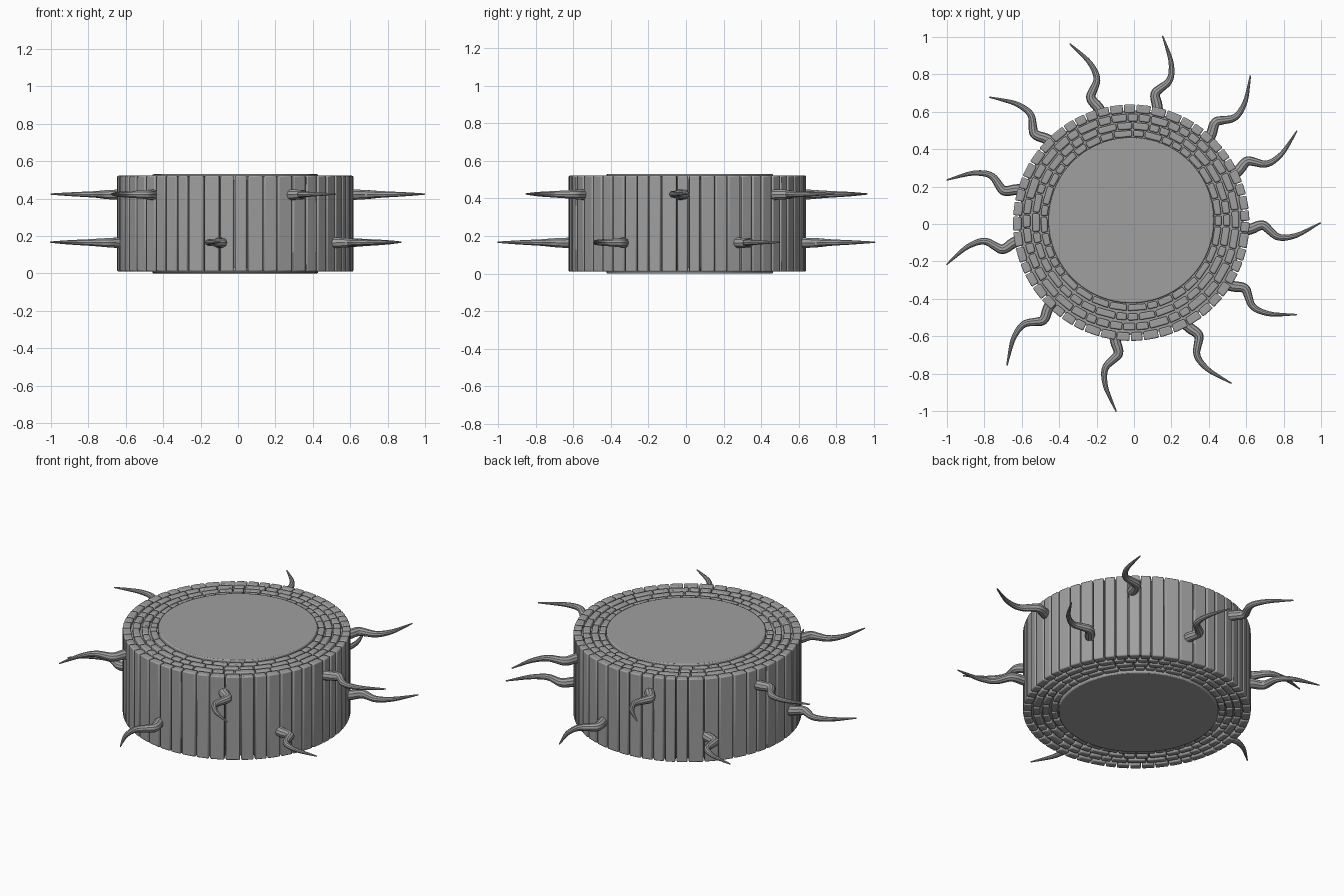
import bpy, bmesh, math, random
from mathutils import Vector

random.seed(4)
if "Cube" in bpy.data.objects:
    bpy.data.objects.remove(bpy.data.objects["Cube"], do_unlink=True)

gray = bpy.data.materials.new("plain gray")
COLOR = (0.35, 0.35, 0.35, 1)
gray.use_nodes = True
gray.diffuse_color = COLOR
gray.node_tree.nodes["Principled BSDF"].inputs["Base Color"].default_value = COLOR

CX, CY = -0.015, 0.007
BOTTOM, TOP = 0.01, 0.522


def polar(radius, angle, z, cy=CY):
    return Vector((CX + radius * math.cos(angle), cy + radius * math.sin(angle), z))


def add_mesh(name, bm, bevel, segments=2):
    bmesh.ops.recalc_face_normals(bm, faces=bm.faces)
    mesh = bpy.data.meshes.new(name)
    bm.to_mesh(mesh)
    bm.free()
    obj = bpy.data.objects.new(name, mesh)
    bpy.context.collection.objects.link(obj)
    mesh.materials.append(gray)
    if bevel:
        mod = obj.modifiers.new("soft edges", "BEVEL")
        mod.width, mod.segments = bevel, segments
    smooth(obj)
    return obj


def smooth(obj):
    bpy.ops.object.select_all(action="DESELECT")
    obj.select_set(True)
    bpy.context.view_layer.objects.active = obj
    bpy.ops.object.shade_smooth_by_angle(angle=math.radians(35))


def cylinder(name, radius, z0, z1, cy, bevel):
    bm = bmesh.new()
    bmesh.ops.create_cone(bm, cap_ends=True, segments=96, radius1=radius,
                          radius2=radius, depth=z1 - z0)
    bmesh.ops.translate(bm, verts=bm.verts, vec=(CX, cy, (z0 + z1) / 2))
    return add_mesh(name, bm, bevel)


def block_ring(name, inner, outer, count, cy, jitter, gap=0.007):
    """Ring of upright wedge blocks with uneven widths."""
    bm = bmesh.new()
    widths = [1 + random.uniform(-jitter, jitter) for _ in range(count)]
    unit = math.tau / sum(widths)
    start = random.random()
    for width in widths:
        end = start + width * unit
        r0 = inner + gap / 2 + random.uniform(0, 0.004)
        r1 = outer - gap / 2
        corners = []
        for r, a, side in ((r0, start, 1), (r1, start, 1), (r1, end, -1), (r0, end, -1)):
            corners.append((r, a + side * gap / 2 / r))
        low = [bm.verts.new(polar(r, a, BOTTOM, cy)) for r, a in corners]
        high = [bm.verts.new(polar(r, a, TOP, cy)) for r, a in corners]
        bm.faces.new(low)
        bm.faces.new(high)
        for i in range(4):
            j = (i + 1) % 4
            bm.faces.new((low[i], low[j], high[j], high[i]))
        start = end
    return add_mesh(name, bm, 0.007)


def tentacle(name, tip_angle, z):
    """Tapered wavy arm, given by radius and angle from its tip."""
    path = [(0.57, -4.2), (0.63, -3.9), (0.70, -0.4), (0.735, -2.8),
            (0.79, -6.2), (0.88, -4.8), (0.95, -2.2), (1.013, 0)]
    curve = bpy.data.curves.new(name, "CURVE")
    curve.dimensions = "3D"
    curve.bevel_depth = 0.03
    curve.bevel_resolution = 3
    curve.use_fill_caps = True
    spline = curve.splines.new("NURBS")
    spline.points.add(len(path) - 1)
    for i, (point, (r, offset)) in enumerate(zip(spline.points, path)):
        t = i / (len(path) - 1)
        pos = polar(r, math.radians(tip_angle + offset), z + 0.004 * t)
        point.co = (*pos, 1)
        point.radius = 1.05 - 0.93 * t ** 1.3
    spline.order_u = 3
    spline.use_endpoint_u = True
    spline.resolution_u = 5
    curve.materials.append(gray)
    obj = bpy.data.objects.new(name, curve)
    bpy.context.collection.objects.link(obj)
    bpy.ops.object.select_all(action="DESELECT")
    obj.select_set(True)
    bpy.context.view_layer.objects.active = obj
    bpy.ops.object.convert(target="MESH")
    smooth(bpy.context.view_layer.objects.active)


# Solid centre disc and the recessed filler behind the joints
cylinder("center_disc", 0.443, 0, 0.53, 0.02, 0.006)
cylinder("joint_filler", 0.6, 0.03, 0.5, CY, 0)

# Concentric rings of blocks, drifting toward the disc centre
block_ring("outer_planks", 0.582, 0.636, 52, CY, 0.2)
block_ring("outer_brick_ring", 0.533, 0.582, 42, 0.01, 0.35)
block_ring("middle_brick_ring", 0.487, 0.533, 38, 0.014, 0.35)
block_ring("inner_brick_ring", 0.443, 0.487, 36, 0.018, 0.35)

# Two staggered rows of arms
for angle in (0, 51, 109, 167, 229, 302):
    tentacle("upper_arm", angle, 0.42)
for angle in (29, 80.5, 138.5, 192.8, 265.5, 331):
    tentacle("lower_arm", angle, 0.163)
